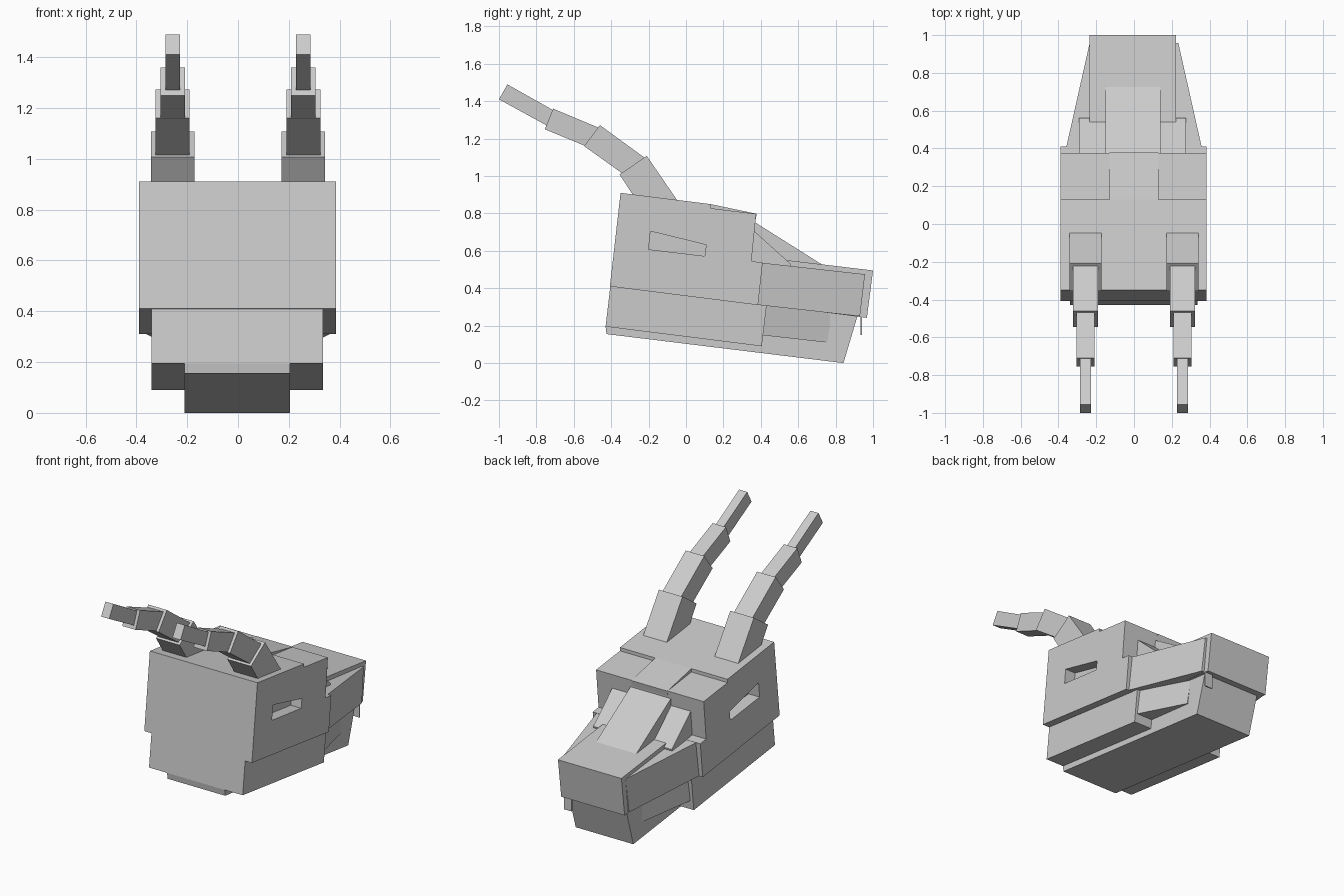
import bpy, bmesh


def prism(name, profile, x0, x1, half_width=None):
    """Extrude a (y, z) profile between x0 and x1; half_width(y) gives a taper instead."""
    bm = bmesh.new()
    rings = []
    for side, x in ((-1, x0), (1, x1)):
        rings.append([bm.verts.new((side * half_width(y) if half_width else x, y, z))
                      for y, z in profile])
    a, b = rings
    bm.faces.new(a)
    bm.faces.new(b[::-1])
    n = len(profile)
    for i in range(n):
        j = (i + 1) % n
        bm.faces.new((a[i], b[i], b[j], a[j]))
    bmesh.ops.recalc_face_normals(bm, faces=bm.faces)
    mesh = bpy.data.meshes.new(name)
    bm.to_mesh(mesh)
    bm.free()
    obj = bpy.data.objects.new(name, mesh)
    bpy.context.collection.objects.link(obj)
    return obj


def taper(y0, w0, y1, w1):
    return lambda y: w0 + (w1 - w0) * (y - y0) / (y1 - y0)


# Skull: wide upper block and narrower lower block
skull = prism("upper_skull", [(-0.35, 0.91), (0.13, 0.85), (0.13, 0.828), (0.375, 0.798),
                              (0.35, 0.545), (0.41, 0.537), (0.385, 0.31), (-0.407, 0.41)],
              -0.39, 0.385)
prism("lower_skull", [(-0.40, 0.45), (-0.43, 0.195), (0.405, 0.09), (0.435, 0.34)],
      -0.34, 0.335)
prism("forehead_panel", [(0.13, 0.85), (0.378, 0.798), (0.36, 0.70), (0.13, 0.72)],
      -0.13, 0.13)

# Eye slots cut into both sides of the skull
for label, x0, x1 in (("left", -0.5, -0.31), ("right", 0.31, 0.5)):
    cutter = prism(label + "_eye_cutter",
                   [(-0.19, 0.705), (0.108, 0.632), (0.10, 0.572), (-0.20, 0.608)], x0, x1)
    cutter.hide_render = True
    cutter.hide_viewport = True
    mod = skull.modifiers.new(label + "_eye", 'BOOLEAN')
    mod.operation = 'DIFFERENCE'
    mod.solver = 'EXACT'
    mod.object = cutter

# Snout: tapered sides around a straight centre block
prism("snout_sides", [(0.36, 0.541), (0.957, 0.475), (0.93, 0.25), (0.34, 0.316)], 0, 0,
      taper(0.40, 0.36, 0.957, 0.235))
prism("snout_centre", [(0.54, 0.55), (1.0, 0.495), (0.967, 0.242), (0.51, 0.30)],
      -0.235, 0.222)

# Nose bridge and brow wedges
prism("nose_bridge", [(0.365, 0.755), (0.73, 0.525), (0.72, 0.48), (0.33, 0.50)],
      -0.15, 0.14)
prism("brow_wedge", [(0.36, 0.71), (0.56, 0.53), (0.55, 0.48), (0.33, 0.50)],
      -0.29, 0.275)

# Lower jaw, tapered cheeks and the single fang
prism("lower_jaw", [(-0.43, 0.196), (-0.425, 0.155), (0.842, 0.0), (0.92, 0.262),
                    (-0.38, 0.40)], -0.21, 0.205)
prism("jaw_cheeks", [(0.38, 0.32), (0.78, 0.275), (0.755, 0.11), (0.38, 0.152)], 0, 0,
      taper(0.41, 0.32, 0.77, 0.205))
prism("fang", [(0.932, 0.26), (0.940, 0.26), (0.940, 0.15), (0.932, 0.15)], 0.165, 0.222)

# Horns: four shrinking segments curving back
horn = [
    ([(-0.04, 0.86), (-0.21, 1.108), (-0.355, 1.008), (-0.265, 0.87)], 0.085),
    ([(-0.19, 1.075), (-0.46, 1.272), (-0.545, 1.16), (-0.30, 0.985)], 0.067),
    ([(-0.44, 1.247), (-0.71, 1.36), (-0.755, 1.25), (-0.50, 1.145)], 0.048),
    ([(-0.68, 1.335), (-0.955, 1.49), (-1.0, 1.41), (-0.73, 1.262)], 0.029),
]
for label, side in (("left", -1), ("right", 1)):
    for i, (profile, w) in enumerate(horn, 1):
        x = side * 0.257
        prism(f"{label}_horn_{i}", profile, x - w, x + w)
